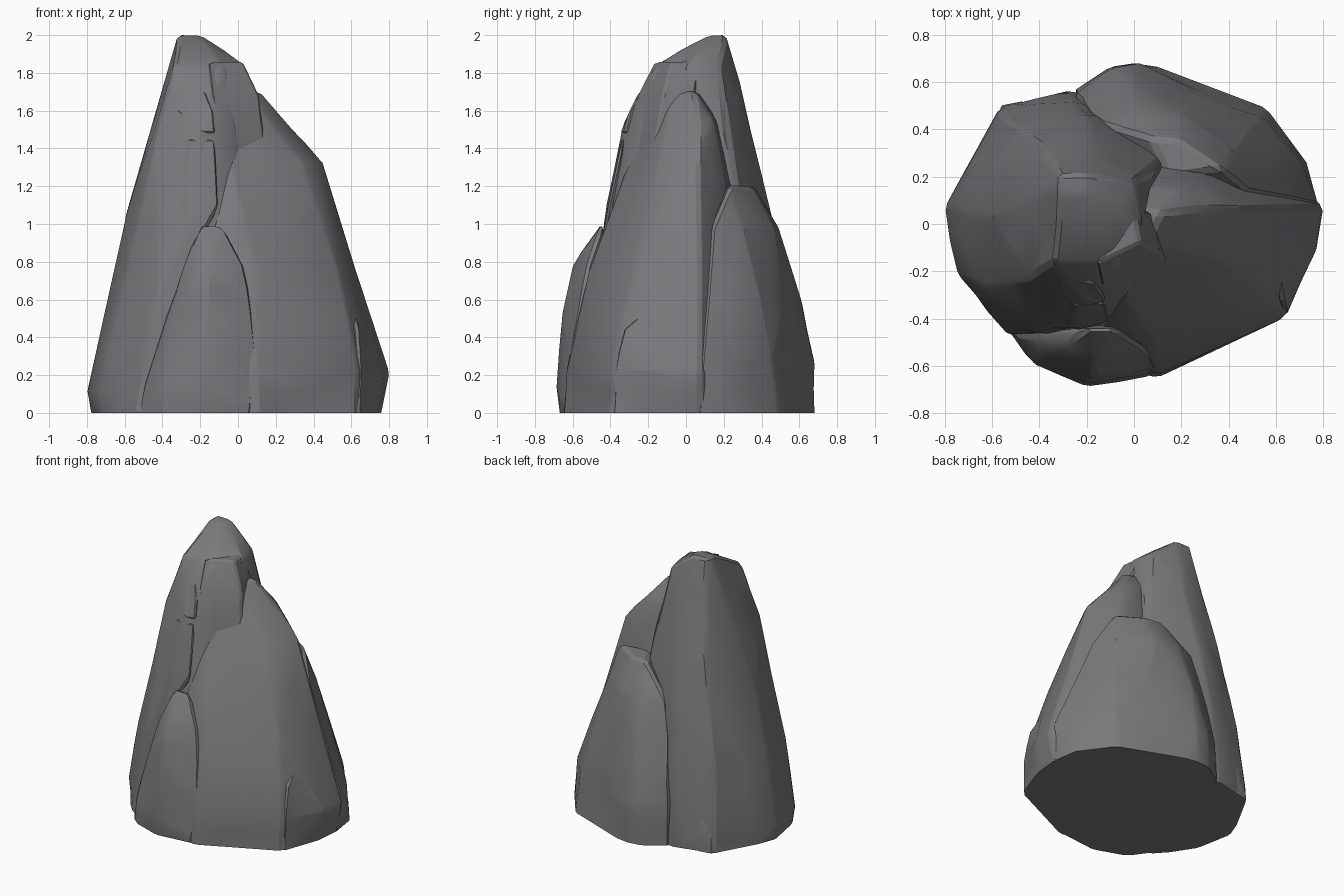
import bpy
import bmesh
from mathutils import Vector, noise

default_cube = bpy.data.objects.get("Cube")
if default_cube:
    bpy.data.objects.remove(default_cube, do_unlink=True)

# One grey stone colour for the whole rock
stone = bpy.data.materials.new("stone_grey")
stone.use_nodes = True
stone_colour = (0.19, 0.193, 0.2, 1)
stone.diffuse_color = stone_colour
stone.node_tree.nodes["Principled BSDF"].inputs["Base Color"].default_value = stone_colour
stone.node_tree.nodes["Principled BSDF"].inputs["Roughness"].default_value = 0.9


def levels(rings):
    """Turn {height: [(x, y), ...]} into a list of points."""
    return [Vector((x, y, z)) for z, ring in rings.items() for x, y in ring]


def rock(name, rings, rough=0.014, bevel=0.018):
    """Wrap the outline points in a hull, chip its edges and roughen its faces."""
    bm = bmesh.new()
    for point in levels(rings):
        bm.verts.new(point)
    hull = bmesh.ops.convex_hull(bm, input=bm.verts)
    loose = [g for g in hull["geom_interior"] if isinstance(g, bmesh.types.BMVert)]
    bmesh.ops.delete(bm, geom=loose, context="VERTS")
    bmesh.ops.dissolve_limit(bm, angle_limit=0.06, verts=bm.verts, edges=bm.edges)
    sharp = [e for e in bm.edges
             if e.is_manifold and e.calc_face_angle() > 0.35
             and max(v.co.z for v in e.verts) > 0.01]
    bmesh.ops.bevel(bm, geom=sharp, offset=bevel, segments=1,
                    affect="EDGES", clamp_overlap=True)
    bmesh.ops.triangulate(bm, faces=bm.faces)
    long_edges = [e for e in bm.edges if e.calc_length() > 0.2]
    bmesh.ops.subdivide_edges(bm, edges=long_edges, cuts=1)
    bmesh.ops.triangulate(bm, faces=bm.faces)
    for v in bm.verts:
        if v.co.z > 0.01:
            v.co += noise.noise_vector(v.co * 4) * rough
        v.co.z = max(v.co.z, 0)
    bmesh.ops.recalc_face_normals(bm, faces=bm.faces)
    mesh = bpy.data.meshes.new(name)
    bm.to_mesh(mesh)
    bm.free()
    obj = bpy.data.objects.new(name, mesh)
    bpy.context.collection.objects.link(obj)
    mesh.materials.append(stone)
    bpy.ops.object.select_all(action="DESELECT")
    obj.select_set(True)
    bpy.context.view_layer.objects.active = obj
    bpy.ops.object.shade_smooth_by_angle(angle=0.35)
    return obj


# Tall spire forming the summit and the left flank
rock("spire", {
    0: [(-.78, .07), (-.73, -.2), (-.62, -.37), (-.53, -.47), (.1, -.5), (-.73, .2), (-.64, .3),
        (-.57, .49), (-.27, .565), (.2, .4)],
    .12: [(-.8, .07), (-.74, -.21), (-.62, -.37), (-.73, .2), (-.57, .49)],
    .6: [(-.7, .04), (-.63, -.26), (-.43, -.46), (-.53, .44), (-.25, .52)],
    1: [(-.61, .03), (-.54, -.25), (-.25, -.43), (-.47, .39), (-.2, .46), (.14, .3)],
    1.5: [(-.47, .03), (-.43, -.22), (-.2, -.35), (0, -.24), (-.35, .32), (-.16, .35), (.09, .18)],
    1.84: [(-.35, .02), (-.34, -.16), (-.08, -.17), (.04, .02), (-.32, .23), (0, .18)],
    1.96: [(-.14, .16), (-.15, .08)],
    2: [(-.32, .12), (-.31, .21), (-.2, .21), (-.2, .12)],
})

# Broad leaning slab with a flat front face and a sloping back
rock("right_slab", {
    0: [(-.2, -.58), (.1, -.65), (.63, -.4), (.73, -.12), (.75, .08), (.6, .25), (-.2, .2)],
    .22: [(.1, -.64), (.64, -.4), (.77, -.1), (.8, .08)],
    .75: [(-.15, -.5), (.1, -.51), (.54, -.28), (.6, .06)],
    1.2: [(.3, .22), (.1, .24)],
    1.33: [(-.05, -.3), (.34, -.14), (.45, .07)],
    1.56: [(.1, .16), (.2, .14)],
    1.7: [(-.05, -.1), (.05, -.08), (.13, .05), (-.1, .08)],
})

# Foot bulging from the right side of the slab
rock("right_foot", {
    0: [(.64, -.4), (.74, -.12), (.76, .08), (.3, 0), (.6, .25)],
    .22: [(.65, -.39), (.77, -.1), (.8, .08)],
    .45: [(.63, -.33), (.68, -.08), (.72, .08)],
    .72: [(.57, 0), (.59, .1), (.4, .1)],
})

# Lower boulder leaning on the back, its top sloping to the right
rock("back_boulder", {
    0: [(-.26, .56), (-.2, .6), (-.1, .665), (0, .68), (.1, .665), (.37, .54), (.56, .49),
        (.73, .26), (.76, .06), (.2, 0)],
    .28: [(-.25, .55), (-.1, .65), (.02, .67), (.36, .52), (.54, .46), (.71, .25), (.78, .08)],
    .6: [(-.22, .5), (0, .61), (.3, .51), (.5, .38), (.62, .16)],
    .98: [(-.14, .43), (.02, .5), (.2, .47), (.42, .31), (.49, .14)],
    1.2: [(.07, .36), (.2, .35), (.37, .24), (.15, .2)],
})

# Rounded buttress bulging from the front
rock("front_buttress", {
    0: [(-.53, -.44), (-.46, -.55), (-.4, -.6), (-.2, -.67), (.08, -.64), (0, -.3)],
    .15: [(-.5, -.47), (-.42, -.59), (-.2, -.69), (.05, -.64)],
    .35: [(.1, -.6), (-.39, -.57)],
    .55: [(-.35, -.52), (-.17, -.66), (.08, -.56), (0, -.4)],
    .78: [(-.29, -.51), (-.17, -.61), (.04, -.52)],
    1: [(-.2, -.44), (-.08, -.44)],
})

# Broken blocks under the summit
rock("summit_block", {
    1.38: [(-.05, -.28), (.08, -.2), (.0, -.05)],
    1.45: [(-.1, -.3), (.14, -.16), (.12, 0)],
    1.68: [(-.14, -.26), (.11, -.12), (.08, .05)],
    1.86: [(-.16, -.17), (.03, -.08), (.0, .08)],
}, rough=.006, bevel=.012)
rock("summit_chip", {
    1.48: [(-.2, -.35), (-.12, -.33), (-.15, -.2)],
    1.6: [(-.33, -.25), (-.13, -.3), (-.2, -.15)],
    1.7: [(-.3, -.22), (-.17, -.25), (-.2, -.15)],
}, rough=.004, bevel=.01)
rock("front_rib", {
    .85: [(-.4, -.36), (-.24, -.45), (-.2, -.3)],
    1.1: [(-.36, -.36), (-.27, -.42), (-.1, -.41)],
    1.45: [(-.32, -.28), (-.24, -.35), (-.12, -.34)],
}, rough=.006, bevel=.012)

# Wedges at the foot of the back
for name, x, y, height in (("back_wedge", .3, .52, .36),
                           ("left_wedge", -.47, .48, .36)):
    rock(name, {
        0: [(x - .1, y + .02), (x + .1, y), (x, y + .04), (x, y - .2)],
        height * .6: [(x - .08, y), (x + .07, y), (x, y + .03)],
        height: [(x + .02, y - .02), (x, y - .12)],
    }, rough=.004, bevel=.01)
